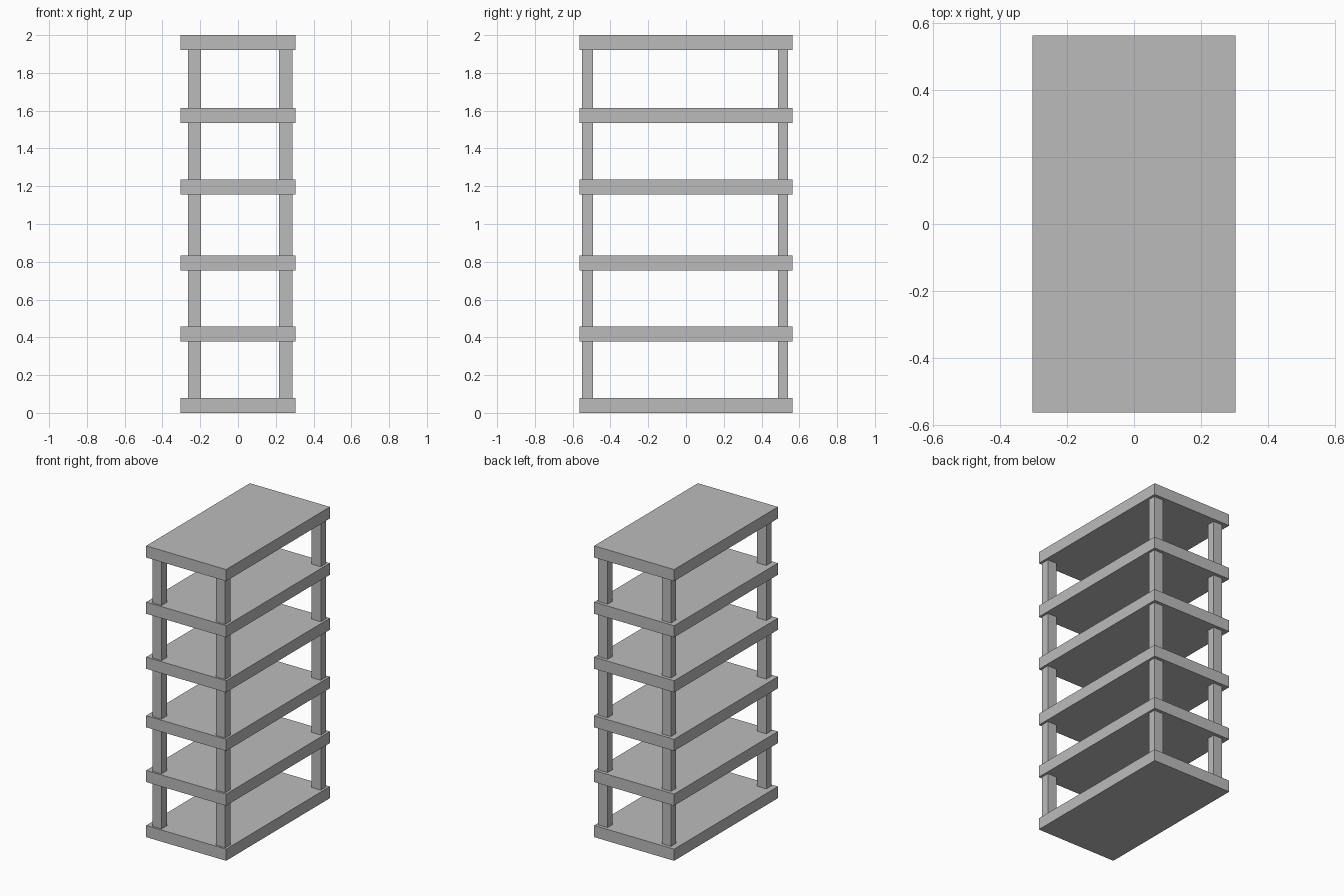
import bpy

cube = bpy.data.objects.get("Cube")
if cube:
    bpy.data.objects.remove(cube, do_unlink=True)

# Single grey material
grey = bpy.data.materials.new("plain grey")
grey.use_nodes = True
colour = (0.5, 0.5, 0.5, 1)
grey.diffuse_color = colour
grey.node_tree.nodes["Principled BSDF"].inputs["Base Color"].default_value = colour


def box(name, x, y, z):
    """Box spanning the given (low, high) range on each axis."""
    spans = (x, y, z)
    bpy.ops.mesh.primitive_cube_add(size=1, location=[(a + b) / 2 for a, b in spans])
    obj = bpy.context.object
    obj.name = name
    obj.scale = [b - a for a, b in spans]
    bpy.ops.object.transform_apply(location=False, rotation=False, scale=True)
    obj.data.materials.append(grey)
    return obj


# Shelves, from the base to the top board
thickness = 0.08
shelf_bottoms = [0, 0.378, 0.754, 1.156, 1.534, 1.92]
for i, z in enumerate(shelf_bottoms):
    box(f"shelf_{i + 1}", (-0.304, 0.304), (-0.563, 0.563), (z, z + thickness))

# Corner posts between each pair of shelves
post_x = {"right": (-0.265, -0.196), "left": (0.217, 0.288)}
post_y = {"front": (-0.55, -0.493), "back": (0.487, 0.541)}
for i, (low, high) in enumerate(zip(shelf_bottoms, shelf_bottoms[1:])):
    for side, x in post_x.items():
        for end, y in post_y.items():
            box(f"{end}_{side}_post_{i + 1}", x, y, (low + thickness, high))
